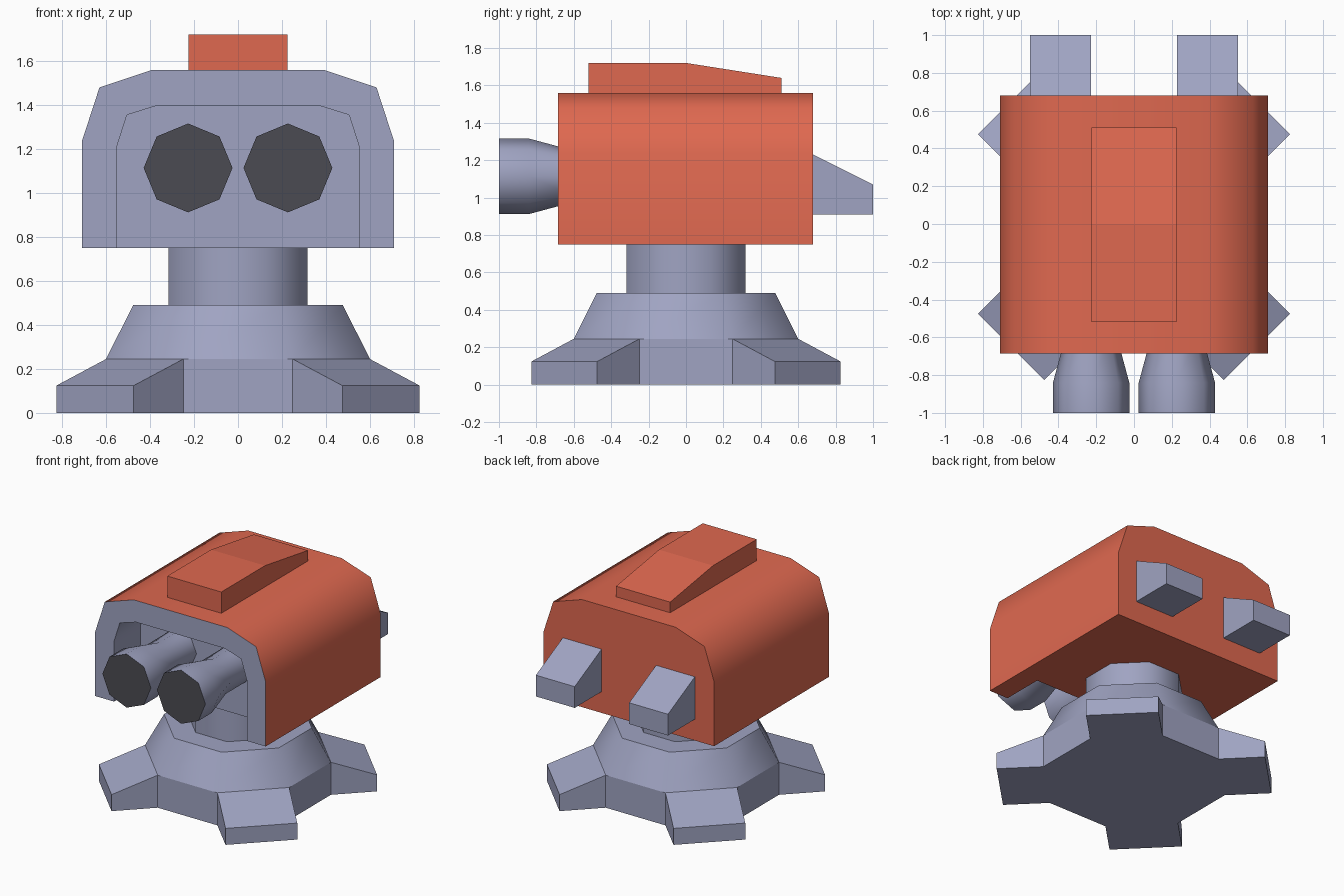
import bpy, bmesh, math
from mathutils import Matrix

if "Cube" in bpy.data.objects:
    bpy.data.objects.remove(bpy.data.objects["Cube"])


def material(name, rgb):
    m = bpy.data.materials.new(name)
    m.diffuse_color = (*rgb, 1)
    m.use_nodes = True
    m.node_tree.nodes["Principled BSDF"].inputs["Base Color"].default_value = m.diffuse_color
    return m


RED = material("red armour", (0.74, 0.14, 0.08))
GREY = material("lavender grey metal", (0.35, 0.37, 0.54))
DARK = material("dark muzzle", (0.07, 0.07, 0.085))


def finish(name, bm, mats, smooth=None):
    bmesh.ops.recalc_face_normals(bm, faces=bm.faces)
    me = bpy.data.meshes.new(name)
    bm.to_mesh(me)
    bm.free()
    for m in mats:
        me.materials.append(m)
    ob = bpy.data.objects.new(name, me)
    bpy.context.collection.objects.link(ob)
    if smooth:
        bpy.ops.object.select_all(action='DESELECT')
        ob.select_set(True)
        bpy.context.view_layer.objects.active = ob
        bpy.ops.object.shade_smooth_by_angle(angle=math.radians(smooth))
    return ob


def lathe(name, rings, mats, start=22.5, matrix=Matrix(), smooth=50):
    """Eight-sided turned shape from (radius, height) rings along z."""
    bm = bmesh.new()
    loops = []
    for r, z in rings:
        angles = [math.radians(start + 45 * i) for i in range(8)]
        loops.append([bm.verts.new((r * math.cos(a), r * math.sin(a), z)) for a in angles])
    for a, b in zip(loops, loops[1:]):
        for i in range(8):
            j = (i + 1) % 8
            bm.faces.new((a[i], a[j], b[j], b[i]))
    bm.faces.new(loops[0])
    top = bm.faces.new(loops[-1])
    top.material_index = len(mats) - 1
    bm.transform(matrix)
    return finish(name, bm, mats, smooth)


def prism(name, profile, x0, x1, mat, matrix=Matrix()):
    """Side profile of (y, z) points extruded from x0 to x1."""
    bm = bmesh.new()
    a = [bm.verts.new((x0, y, z)) for y, z in profile]
    b = [bm.verts.new((x1, y, z)) for y, z in profile]
    bm.faces.new(a)
    bm.faces.new(b)
    for i in range(len(a)):
        j = (i + 1) % len(a)
        bm.faces.new((a[i], a[j], b[j], b[i]))
    bm.transform(matrix)
    return finish(name, bm, [mat])


# Octagonal base, sloped collar and neck (flat sides face the axes)
K = 1 / math.cos(math.radians(22.5))
lathe("base", [(0.6 * K, 0), (0.6 * K, 0.245)], [GREY], smooth=None)
lathe("collar", [(0.6 * K, 0.245), (0.477 * K, 0.49)], [GREY])
lathe("neck", [(0.317 * K, 0.49), (0.317 * K, 0.75)], [GREY])

# Four diagonal feet
for i in range(4):
    prism(f"foot_{i + 1}", [(0.6, 0), (0.92, 0), (0.92, 0.124), (0.6, 0.245)],
          -0.2485, 0.2485, GREY, Matrix.Rotation(math.radians(45 + 90 * i), 4, 'Z'))

# Head shell: arched hood with a recess open to the front and below
def arch(half):
    return half + [(-x, z) for x, z in reversed(half)]


FRONT, BACK, RECESS = -0.685, 0.68, -0.37
outer = arch([(0.71, 0.75), (0.71, 1.235), (0.63, 1.48), (0.39, 1.56)])
inner = arch([(0.553, 0.75), (0.553, 1.205), (0.505, 1.355), (0.37, 1.397)])
bm = bmesh.new()
of, ob_, nf, nb = [[bm.verts.new((x, y, z)) for x, z in prof] for prof, y in
                   ((outer, FRONT), (outer, BACK), (inner, FRONT), (inner, RECESS))]
for i in range(7):
    bm.faces.new((of[i], of[i + 1], ob_[i + 1], ob_[i]))
    for a, b in ((nf, nb), (of, nf)):  # recess walls and front rim
        bm.faces.new((a[i], a[i + 1], b[i + 1], b[i])).material_index = 1
bm.faces.new(ob_)
bm.faces.new(nb).material_index = 1
bm.faces.new((of[0], nf[0], nb[0], nb[7], nf[7], of[7], ob_[7], ob_[0]))
finish("head_shell", bm, [RED, GREY], smooth=60)

# Roof hatch with a sloping rear half
prism("roof_hatch", [(-0.52, 1.55), (-0.52, 1.72), (0, 1.72), (0.51, 1.64), (0.51, 1.55)],
      -0.225, 0.225, RED)

for side, s in (("left", -1), ("right", 1)):
    # Gun barrel with flared muzzle and dark front cap, pointing to -y
    m = Matrix.Translation((s * 0.227, 0, 1.114)) @ Matrix.Rotation(math.radians(90), 4, 'X')
    lathe(f"{side}_barrel", [(0.14, 0.36), (0.14, 0.61), (0.202, 0.84), (0.202, 1.0)],
          [GREY, DARK], 0, m)
    # Wedge-topped block on the rear wall
    prism(f"{side}_rear_block", [(0.67, 0.91), (1.0, 0.91), (1.0, 1.07), (0.67, 1.235)],
          s * 0.227, s * 0.55, GREY)
